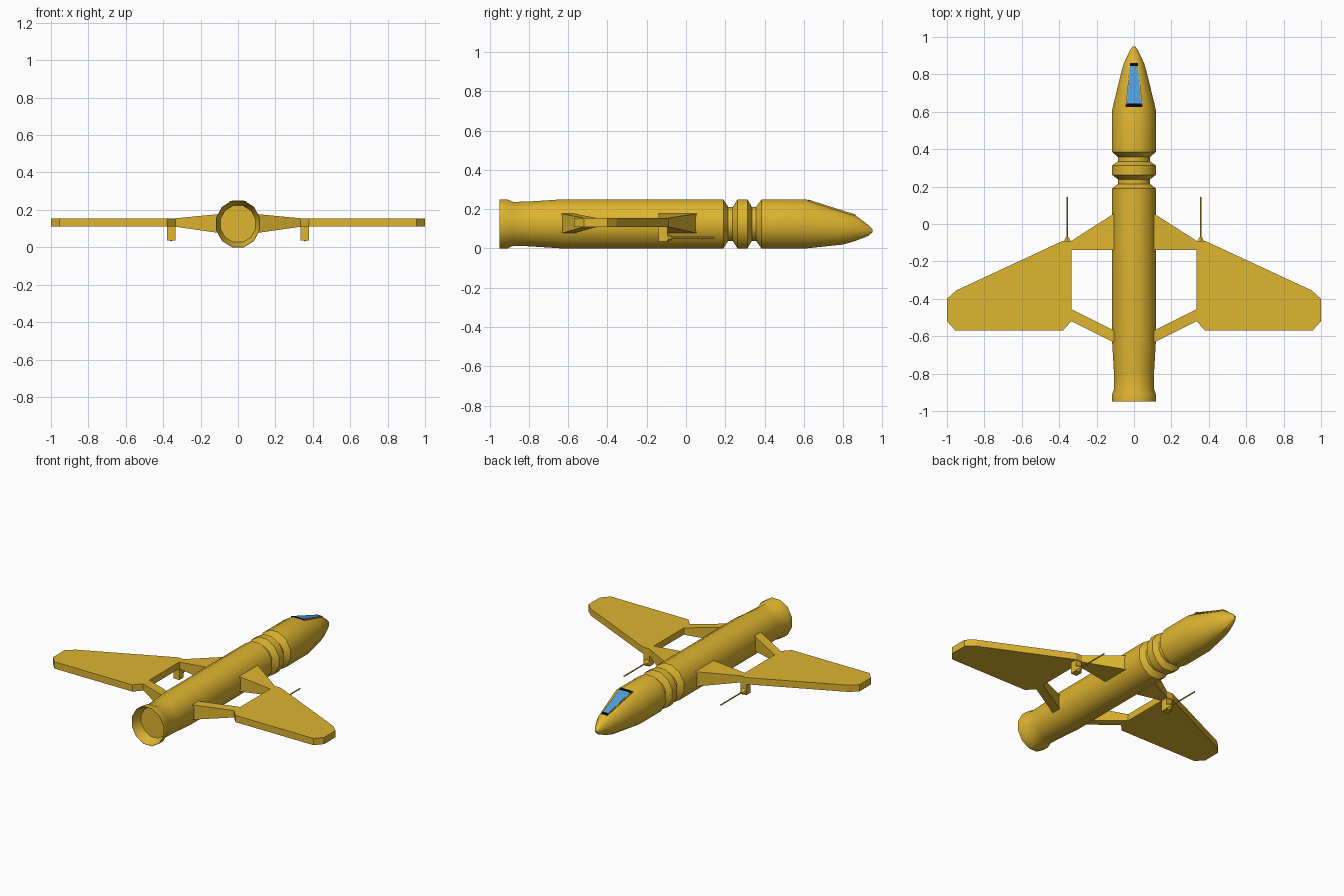
import bpy, bmesh, math
from mathutils import Vector

if "Cube" in bpy.data.objects:
    bpy.data.objects.remove(bpy.data.objects["Cube"])


def material(name, rgb):
    m = bpy.data.materials.new(name)
    m.diffuse_color = (*rgb, 1)
    m.use_nodes = True
    m.node_tree.nodes["Principled BSDF"].inputs["Base Color"].default_value = m.diffuse_color
    return m


YELLOW = material("yellow paint", (0.73, 0.46, 0.03))
BLUE = material("blue glass", (0.08, 0.33, 0.70))
BLACK = material("black trim", (0.002, 0.002, 0.002))


def finish(bm, name, mat, smooth=None, mirror=False):
    bmesh.ops.recalc_face_normals(bm, faces=bm.faces)
    me = bpy.data.meshes.new(name)
    bm.to_mesh(me)
    bm.free()
    me.materials.append(mat)
    if smooth:
        me.shade_smooth()
        me.set_sharp_from_angle(angle=math.radians(smooth))
    ob = bpy.data.objects.new(name, me)
    bpy.context.collection.objects.link(ob)
    if mirror:
        ob.modifiers.new("Mirror", "MIRROR")
    return ob


def loft(name, loops, mat, **kw):
    """Skin a list of equal-sized point loops and cap both ends."""
    bm = bmesh.new()
    rings = [[bm.verts.new(p) for p in loop] for loop in loops]
    n = len(rings[0])
    for a, b in zip(rings, rings[1:]):
        for i in range(n):
            j = (i + 1) % n
            bm.faces.new((a[i], a[j], b[j], b[i]))
    bm.faces.new(rings[0])
    bm.faces.new(rings[-1])
    return finish(bm, name, mat, **kw)


def ring(y, rx, rz, x=0, zc=0.125, n=12):
    """Polygon around the y axis whose flats sit at rx and rz."""
    k = 1 / math.cos(math.pi / n)
    return [Vector((x + rx * k * math.cos((i + .5) * math.tau / n), y,
                    zc + rz * k * math.sin((i + .5) * math.tau / n))) for i in range(n)]


# Fuselage: recessed nozzle, waist grooves and drooped nose
sections = [
    (-0.885, .094, .098), (-0.95, .115, .123), (-0.95, .117, .125), (-0.91, .117, .125),
    (-0.88, .106, .112), (-0.80, .107, .114), (-0.63, .117, .125),
    (0.19, .117, .125), (0.215, .085, .087), (0.238, .085, .087), (0.263, .117, .125),
    (0.313, .117, .125), (0.335, .085, .087), (0.357, .085, .087), (0.385, .117, .125),
    (0.61, .117, .125)]
loops = [ring(*s) for s in sections]
for y, rx, rz, zc in [(0.80, .071, .085, .105), (0.86, .054, .067, .104),
                      (0.928, .022, .028, .092), (0.95, .006, .007, .090)]:
    loops.append(ring(y, rx, rz, zc=zc))
loft("fuselage", loops, YELLOW, smooth=33)

# Wings
outline = [(.335, -.09), (.38, -.09), (.95, -.355), (1, -.40), (1, -.52),
           (.955, -.57), (.38, -.57), (.335, -.52)]
loft("wings", [[(x, y, z) for x, y in outline] for z in (.11, .155)], YELLOW, mirror=True)


# Struts joining the wings to the fuselage
def strut(name, root, tip):
    def quad(x, ys, lo, hi):
        return [(x, ys[0], lo), (x, ys[1], lo), (x, ys[1], hi), (x, ys[0], hi)]
    loft(name, [quad(.105, root, .077, .177), quad(.335, tip, .11, .155)], YELLOW, mirror=True)


strut("front_struts", (.057, -.14), (-.09, -.14))
strut("rear_struts", (-.57, -.635), (-.455, -.52))

# Guns under the wing roots: block, tapered collar and barrel
loft("gun_blocks", [ring(y, .0225, .038, x=.357, zc=.073, n=4) for y in (-.14, -.095)],
     YELLOW, mirror=True)
loft("gun_barrels", [ring(y, r, r, x=.357, zc=.055, n=6) for y, r in
                     [(-.095, .02), (-.066, .004), (.145, .004)]], YELLOW, mirror=True)


# Canopy: thin plates laid on the sloping top of the nose
def plate(name, y0, y1, w0, w1, lift, mat):
    def quad(d):
        return [(sx * w, y, .25 - .318 * (y - .61) + d)
                for sx, y, w in [(-1, y0, w0), (1, y0, w0), (1, y1, w1), (-1, y1, w1)]]
    loft(name, [quad(lift - .006), quad(lift)], mat)


plate("canopy_frame", .625, .862, .046, .021, .001, YELLOW)
plate("canopy_glass", .643, .845, .038, .020, .003, BLUE)
plate("canopy_rear_trim", .625, .643, .043, .041, .003, BLACK)
plate("canopy_front_trim", .845, .862, .022, .020, .003, BLACK)
